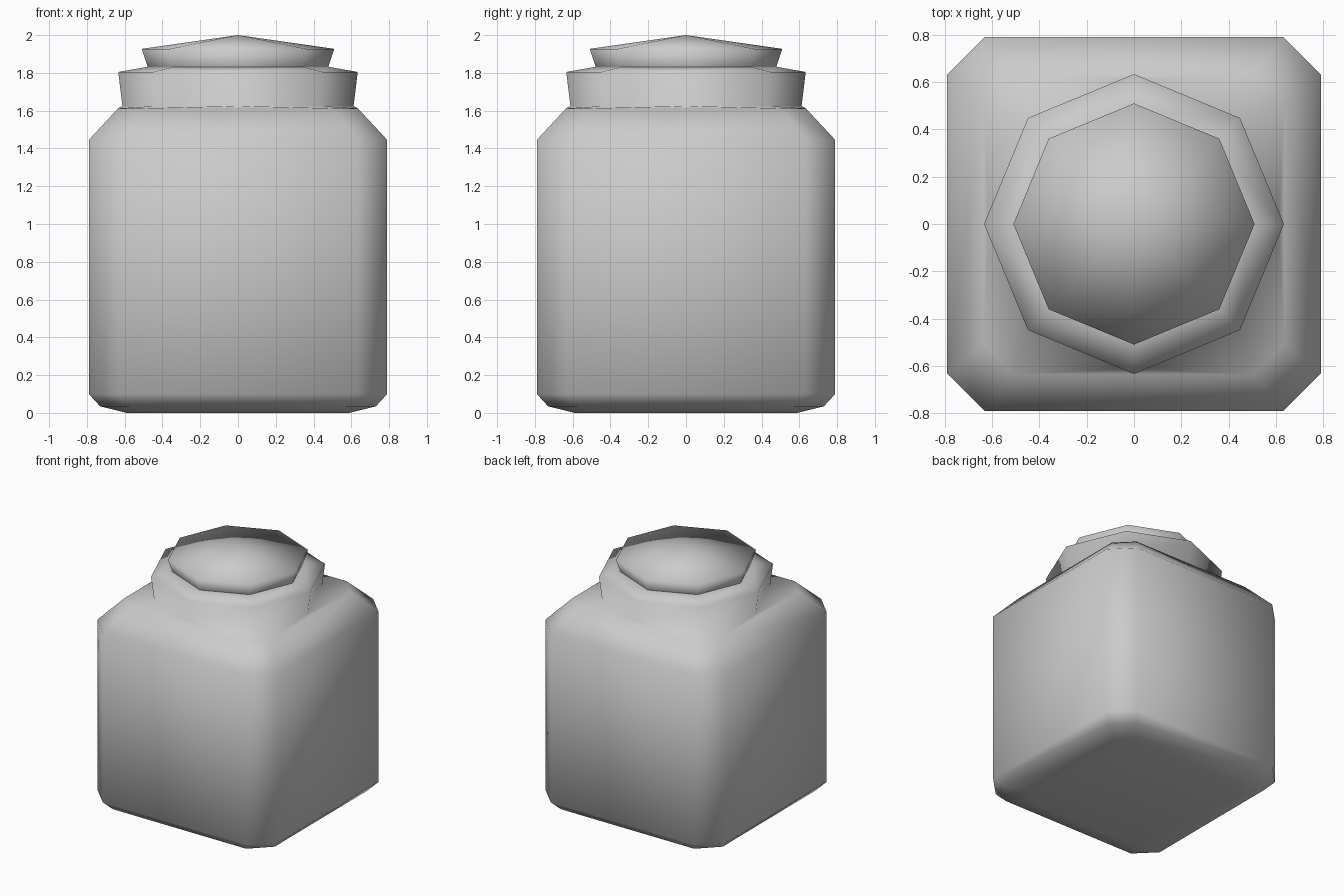
import bpy, bmesh, math

if "Cube" in bpy.data.objects:
    bpy.data.objects.remove(bpy.data.objects["Cube"])


def square_ring(bm, half, z):
    # square with clipped corners
    c = half * 0.8
    pts = [(half, -c), (half, c), (c, half), (-c, half),
           (-half, c), (-half, -c), (-c, -half), (c, -half)]
    return [bm.verts.new((x, y, z)) for x, y in pts]


def octagon(bm, r, z):
    return [bm.verts.new((r * math.cos(i * math.pi / 4), r * math.sin(i * math.pi / 4), z))
            for i in range(8)]


def loft(bm, a, b):
    for i in range(8):
        j = (i + 1) % 8
        bm.faces.new((a[i], a[j], b[j], b[i]))


def finish(bm, name):
    bmesh.ops.recalc_face_normals(bm, faces=bm.faces[:])
    me = bpy.data.meshes.new(name)
    bm.to_mesh(me)
    bm.free()
    me.shade_smooth()
    ob = bpy.data.objects.new(name, me)
    bpy.context.collection.objects.link(ob)
    return ob


# jar body: convex shell from square rings up to the round neck
bm = bmesh.new()
for half, z in [(0.59, 0), (0.73, 0.035), (0.79, 0.10), (0.79, 1.445), (0.635, 1.612)]:
    square_ring(bm, half, z)
ring = octagon(bm, 0.612, 1.625)
bmesh.ops.convex_hull(bm, input=bm.verts[:])
bmesh.ops.dissolve_limit(bm, angle_limit=math.radians(1), verts=bm.verts[:], edges=bm.edges[:])
cap = [f for f in bm.faces if all(v.co.z > 1.62 for v in f.verts)]
bmesh.ops.delete(bm, geom=cap, context='FACES_KEEP_BOUNDARY')

# flared neck and its shoulder
for r, z in [(0.634, 1.805), (0.48, 1.832)]:
    nxt = octagon(bm, r, z)
    loft(bm, ring, nxt)
    ring = nxt
bm.faces.new(ring)
finish(bm, "jar_body")

# lid with a low pointed top
bm = bmesh.new()
low = octagon(bm, 0.478, 1.832)
rim = octagon(bm, 0.51, 1.927)
loft(bm, low, rim)
tip = bm.verts.new((0, 0, 2.0))
for i in range(8):
    bm.faces.new((rim[i], rim[(i + 1) % 8], tip))
finish(bm, "lid")
